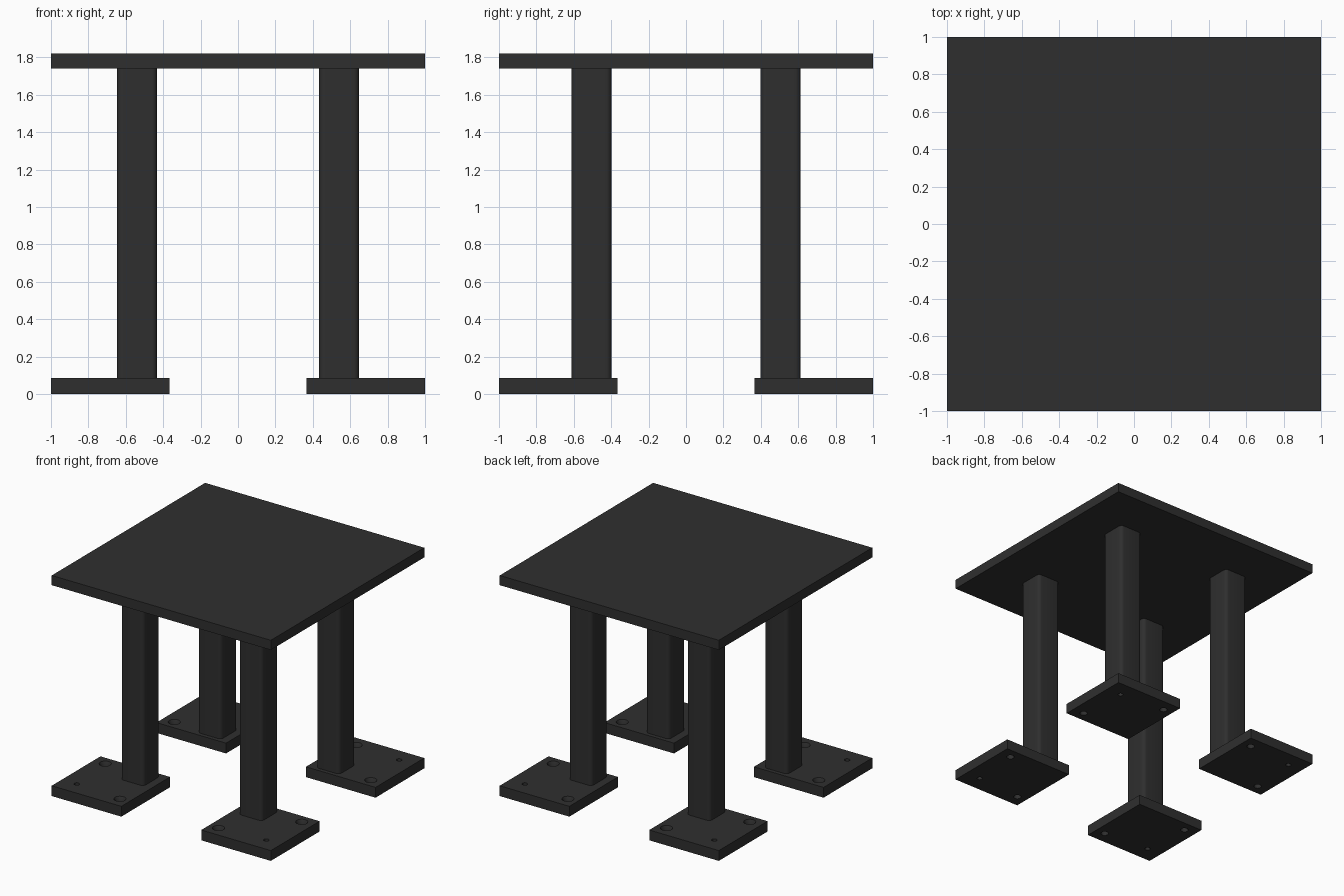
import bpy, bmesh, math
from mathutils import Matrix, Vector

if "Cube" in bpy.data.objects:
    bpy.data.objects.remove(bpy.data.objects["Cube"])

steel = bpy.data.materials.new("dark_grey_steel")
steel.diffuse_color = (0.028, 0.028, 0.028, 1)
steel.use_nodes = True
steel.node_tree.nodes["Principled BSDF"].inputs["Base Color"].default_value = steel.diffuse_color

BASE_T, TOP_Z0, TOP_Z1 = 0.085, 1.74, 1.82
IN, OUT = 0.365, 1.0


def finish(bm, name):
    bmesh.ops.recalc_face_normals(bm, faces=bm.faces)
    mesh = bpy.data.meshes.new(name)
    bm.to_mesh(mesh)
    bm.free()
    mesh.materials.append(steel)
    ob = bpy.data.objects.new(name, mesh)
    bpy.context.collection.objects.link(ob)
    return ob


def select_only(ob):
    bpy.ops.object.select_all(action='DESELECT')
    ob.select_set(True)
    bpy.context.view_layer.objects.active = ob


def box(name, lo, hi, round_vertical=0):
    lo, hi = Vector(lo), Vector(hi)
    bm = bmesh.new()
    bmesh.ops.create_cube(bm, size=1, matrix=Matrix.Translation((lo + hi) / 2)
                          @ Matrix.Diagonal((*(hi - lo), 1)))
    if round_vertical:
        edges = [e for e in bm.edges
                 if abs(e.verts[0].co.z - e.verts[1].co.z) > 0.5]
        bmesh.ops.bevel(bm, geom=edges, offset=round_vertical, segments=5,
                        profile=0.5, affect='EDGES')
    return finish(bm, name)


def lathe(bm, x, y, profile, n=24):
    """Closed turned solid from (radius, z) points."""
    rings = [[bm.verts.new((x + r * math.cos(2 * math.pi * i / n),
                            y + r * math.sin(2 * math.pi * i / n), z))
              for i in range(n)] for r, z in profile]
    for a, b in zip(rings, rings[1:]):
        for i in range(n):
            j = (i + 1) % n
            bm.faces.new((a[i], a[j], b[j], b[i]))
    bm.faces.new(rings[0][::-1])
    bm.faces.new(rings[-1])


# Table top
box("table_top", (-1, -1, TOP_Z0), (1, 1, TOP_Z1))

# Countersunk bolt holes and the plain small hole
SINK = [(0.03, -0.05), (0.03, 0.05), (0.046, BASE_T), (0.046, 0.15)]
PLAIN = [(0.021, -0.05), (0.021, 0.15)]

for sx, sy in ((-1, -1), (1, -1), (-1, 1), (1, 1)):
    tag = ("front" if sy < 0 else "back") + ("_left" if sx < 0 else "_right")

    # Round-cornered square leg
    cx, cy, h = sx * 0.54, sy * 0.505, 0.107
    leg = box(tag + "_leg", (cx - h, cy - h, BASE_T), (cx + h, cy + h, TOP_Z0), 0.03)
    select_only(leg)
    bpy.ops.object.shade_smooth_by_angle(angle=math.radians(30))

    # Foot plate with three holes around its outer side
    xs, ys = sorted((sx * IN, sx * OUT)), sorted((sy * IN, sy * OUT))
    plate = box(tag + "_foot_plate", (xs[0], ys[0], 0), (xs[1], ys[1], BASE_T))
    bm = bmesh.new()
    lathe(bm, sx * 0.45, sy * 0.897, SINK)
    lathe(bm, sx * 0.897, sy * 0.45, SINK)
    lathe(bm, sx * 0.865, sy * 0.865, PLAIN)
    cutter = finish(bm, "hole_cutter")
    cutter.hide_render = True
    mod = plate.modifiers.new("holes", 'BOOLEAN')
    mod.operation = 'DIFFERENCE'
    mod.solver = 'EXACT'
    mod.object = cutter
    select_only(plate)
    bpy.ops.object.modifier_apply(modifier=mod.name)
    bpy.data.objects.remove(cutter)
    bpy.ops.object.shade_smooth_by_angle(angle=math.radians(25))
